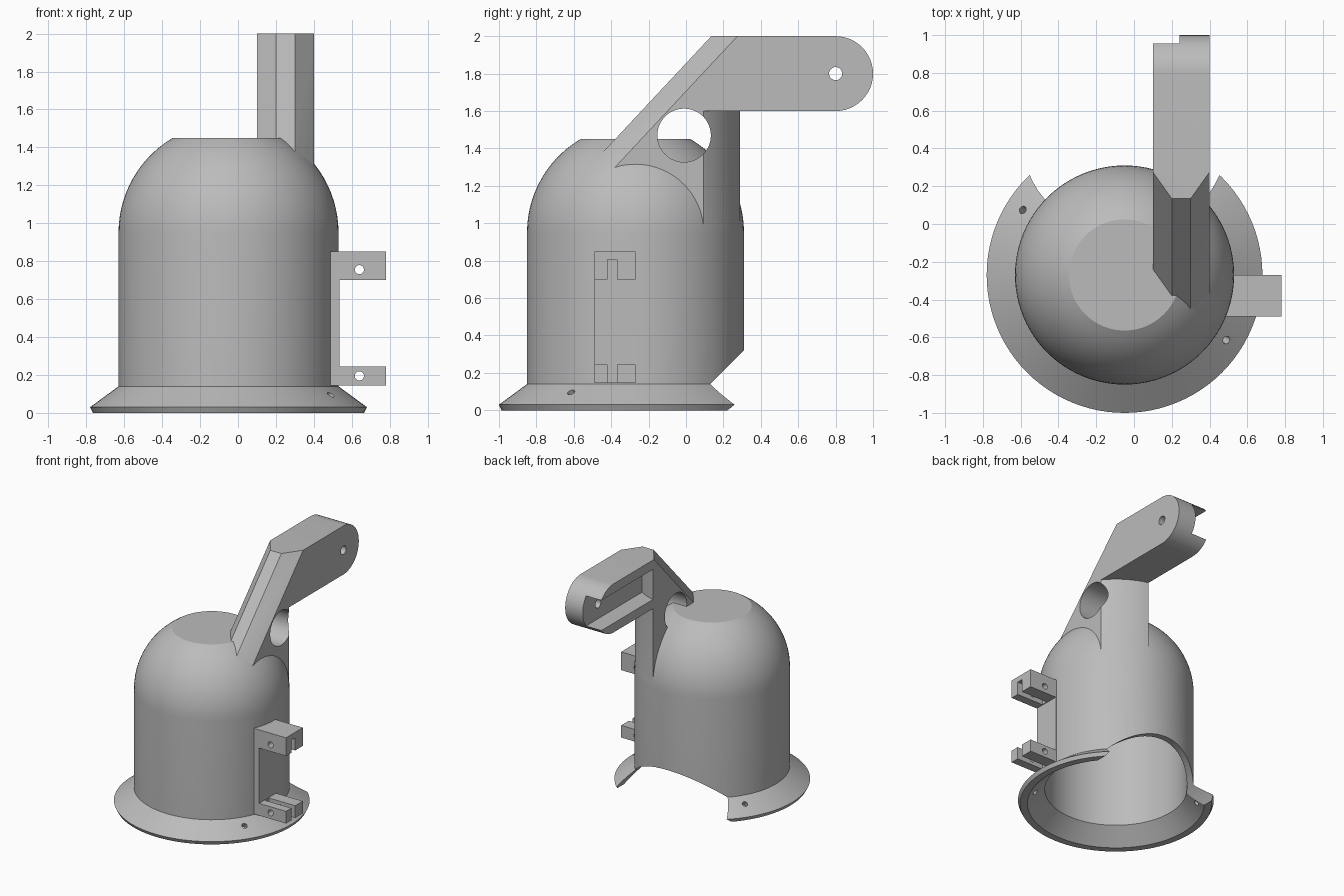
import bpy, bmesh, math
from mathutils import Vector, Matrix

if "Cube" in bpy.data.objects:
    bpy.data.objects.remove(bpy.data.objects["Cube"])

CX, CY, R = -0.05, -0.27, 0.58      # housing axis and outer radius
WALL = 0.05
DOME_Z = 0.95

grey = bpy.data.materials.new("plain_grey")
grey.diffuse_color = (0.5, 0.5, 0.5, 1)
grey.use_nodes = True
grey.node_tree.nodes["Principled BSDF"].inputs["Base Color"].default_value = grey.diffuse_color


def make(name, bm):
    bmesh.ops.recalc_face_normals(bm, faces=bm.faces)
    me = bpy.data.meshes.new(name)
    bm.to_mesh(me)
    bm.free()
    me.materials.append(grey)
    ob = bpy.data.objects.new(name, me)
    bpy.context.collection.objects.link(ob)
    return ob


def lathe(name, profile, segs=96):
    """Closed solid of revolution about the housing axis; profile = (radius, z) from bottom to top."""
    bm = bmesh.new()
    rings = [[bm.verts.new((CX + r * math.cos(2 * math.pi * i / segs),
                            CY + r * math.sin(2 * math.pi * i / segs), z))
              for i in range(segs)] for r, z in profile]
    for a, b in zip(rings, rings[1:]):
        for i in range(segs):
            j = (i + 1) % segs
            bm.faces.new((a[i], a[j], b[j], b[i]))
    bm.faces.new(rings[0])
    bm.faces.new(rings[-1])
    return make(name, bm)


def prism(name, pts, offset):
    """Extrude a polygon of 3D points along an offset vector."""
    bm = bmesh.new()
    face = bm.faces.new([bm.verts.new(p) for p in pts])
    ext = bmesh.ops.extrude_face_region(bm, geom=[face])
    bmesh.ops.translate(bm, vec=offset,
                        verts=[v for v in ext["geom"] if isinstance(v, bmesh.types.BMVert)])
    return make(name, bm)


def box(name, x0, x1, y0, y1, z0, z1):
    return prism(name, [(x0, y0, z0), (x1, y0, z0), (x1, y1, z0), (x0, y1, z0)], (0, 0, z1 - z0))


def rod(name, centre, axis, radius, length, segs=32):
    bm = bmesh.new()
    turn = Vector(axis).to_track_quat('Z', 'Y').to_matrix().to_4x4()
    bmesh.ops.create_cone(bm, cap_ends=True, segments=segs, radius1=radius, radius2=radius,
                          depth=length, matrix=Matrix.Translation(centre) @ turn)
    return make(name, bm)


def combine(target, other, op):
    mod = target.modifiers.new(op.lower(), 'BOOLEAN')
    mod.operation, mod.solver, mod.object = op, 'EXACT', other
    bpy.context.view_layer.objects.active = target
    bpy.ops.object.modifier_apply(modifier=mod.name)
    bpy.data.objects.remove(other)


def dome(radius, top):
    """Quarter-arc profile from the cylinder wall up to the flat top."""
    end = math.asin((top - DOME_Z) / radius)
    return [(radius * math.cos(end * i / 14), DOME_Z + radius * math.sin(end * i / 14))
            for i in range(15)]


# Domed body with flared skirt
housing = lathe("housing", [(0.715, 0), (0.73, 0.03), (R, 0.14)] + dome(R, 1.45))

# Arm: side profile with rounded tip, sloping front and web running into the dome
SLOPE = 1.07
prof = [(0.135 - 0.7 / SLOPE, 1.3), (-0.4, 1.21), (0.0, 0.9), (0.4, 0.9), (0.4, 1.6)]
prof += [(0.8 + 0.2 * math.sin(math.pi * i / 24), 1.8 - 0.2 * math.cos(math.pi * i / 24))
         for i in range(25)]
prof += [(0.135, 2.0)]
arm = prism("arm", [(0.1, y, z) for y, z in prof], (0.3, 0, 0))

# Chamfers along both sides of the sloping front
bm = bmesh.new()
bm.from_mesh(arm.data)
for inner, side in ((0.2, -1), (0.3, 1)):
    n = Vector((0, 1, SLOPE)).cross(Vector((side * 0.1, 0.14, 0))).normalized()
    if n.z < 0:
        n = -n
    cut = bmesh.ops.bisect_plane(bm, geom=bm.verts[:] + bm.edges[:] + bm.faces[:], dist=1e-5,
                                 plane_co=(inner, 0.135, 2.0), plane_no=n, clear_outer=True)
    bmesh.ops.holes_fill(bm, edges=[e for e in bm.edges if e.is_boundary])
bmesh.ops.recalc_face_normals(bm, faces=bm.faces)
bm.to_mesh(arm.data)
bm.free()


def outside_wall(name, x0, x1, y_far, z0, z1):
    """Block behind the cylindrical wall, used to round the back of the post."""
    r = R - 0.002
    xs = [x0 + (x1 - x0) * i / 20 for i in range(21)]
    pts = [(x, CY + math.sqrt(r * r - (x - CX) ** 2), z0) for x in xs]
    return prism(name, pts + [(x1, y_far, z0), (x0, y_far, z0)], (0, 0, z1 - z0))


combine(arm, outside_wall("post_cutter", 0.0, 0.45, 0.7, 0.8, 1.6), 'DIFFERENCE')
combine(arm, outside_wall("channel_cutter", 0.0, 0.24, 1.2, 1.676, 1.924), 'DIFFERENCE')
combine(arm, rod("web_hole", (0.25, -0.01, 1.47), (1, 0, 0), 0.143, 1, 48), 'DIFFERENCE')
combine(arm, rod("tip_hole", (0.25, 0.8, 1.8), (1, 0, 0), 0.035, 1), 'DIFFERENCE')

# Hinge bracket: backing strip with two slotted lugs
bracket = box("bracket", 0.42, 0.535, -0.49, -0.27, 0.145, 0.85)
for z0, z1, slot_top, pin_z in ((0.70, 0.85, 0.805, 0.755), (0.145, 0.245, 0.4, 0.195)):
    lug = box("lug", 0.5, 0.78, -0.49, -0.27, z0, z1)
    combine(lug, box("slot", 0.54, 0.9, -0.42, -0.37, z0 - 0.1, slot_top), 'DIFFERENCE')
    combine(lug, rod("pin_hole", (0.64, -0.38, pin_z), (0, 1, 0), 0.024, 1), 'DIFFERENCE')
    combine(bracket, lug, 'UNION')

combine(housing, arm, 'UNION')
combine(housing, bracket, 'UNION')

# Hollow interior
inner = lathe("interior", [(0.70, -0.04), (0.66, 0), (R - WALL, 0.12)] + dome(R - WALL, 1.40))
combine(housing, inner, 'DIFFERENCE')

# Arched opening at the back and two screw holes in the skirt
combine(housing, rod("back_arch", (CX, 0.6, -0.26), (0, 1, 0), R, 1.2, 96), 'DIFFERENCE')
for s in (1, -1):
    out = Vector((0.54, -0.345, 0)).normalized() * s
    spot = Vector((CX, CY, 0.096)) + out * 0.64
    combine(housing, rod("screw_hole", spot, out * 0.11 + Vector((0, 0, 0.15)), 0.021, 0.2, 24),
            'DIFFERENCE')

# Smooth curved surfaces, keep hard edges
bpy.ops.object.select_all(action='DESELECT')
housing.select_set(True)
bpy.context.view_layer.objects.active = housing
bpy.ops.object.shade_smooth_by_angle(angle=math.radians(25))
